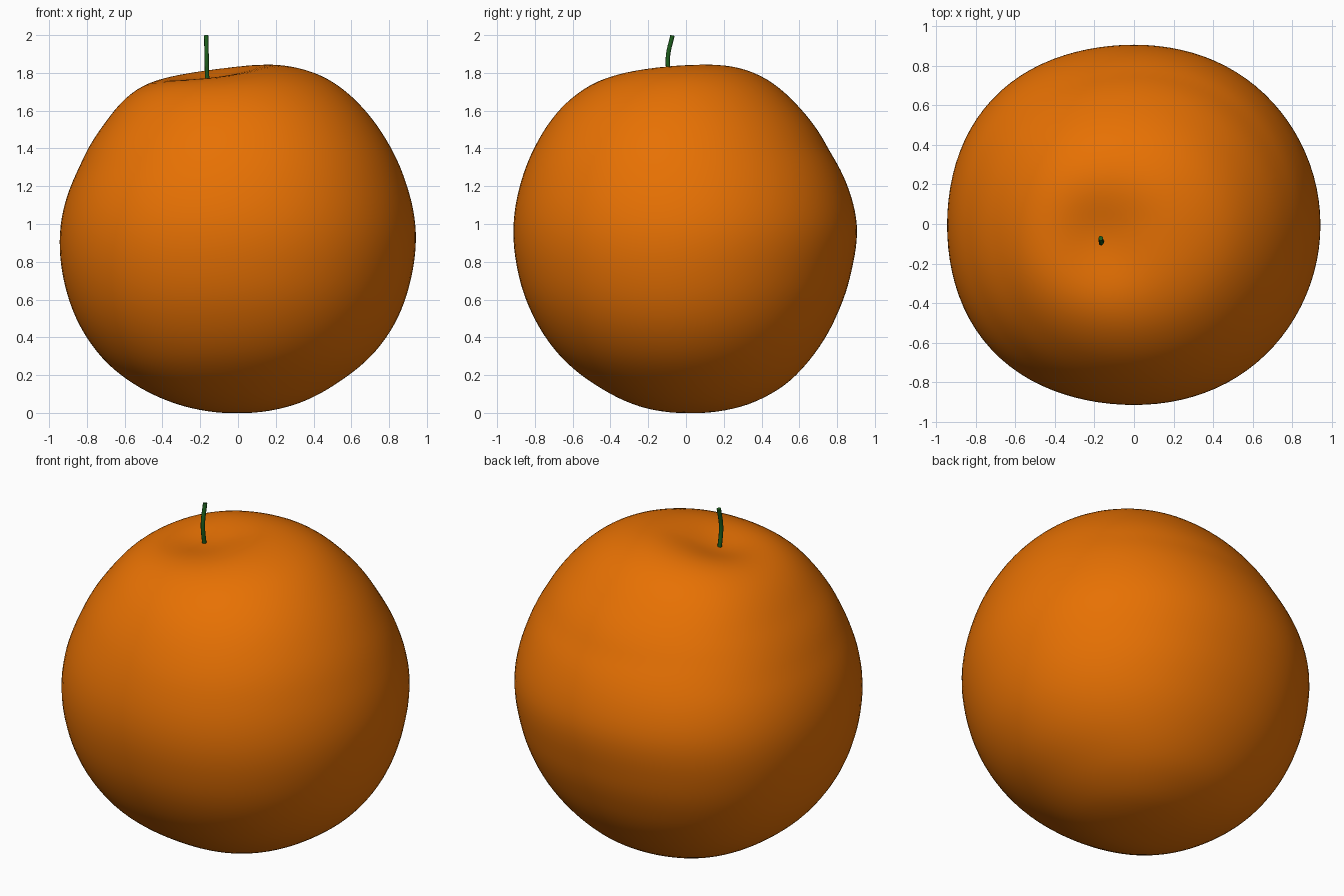
import bpy, bmesh, math

if "Cube" in bpy.data.objects:
    bpy.data.objects.remove(bpy.data.objects["Cube"])

CZ = 0.95  # centre height of the fruit


def material(name, rgb):
    m = bpy.data.materials.new(name)
    m.diffuse_color = (*rgb, 1)
    m.use_nodes = True
    m.node_tree.nodes["Principled BSDF"].inputs["Base Color"].default_value = m.diffuse_color
    return m


# Half profiles (distance outwards, height), top to bottom
POLES = [(0, 1.838), (0, 0.003)]
RIGHT = [(.17, 1.845), (.33, 1.822), (.487, 1.762), (.635, 1.635), (.78, 1.444), (.884, 1.217),
         (.938, .958), (.915, .73), (.83, .48), (.7, .3), (.54, .175), (.33, .058)]
BACK = [(.12, 1.847), (.28, 1.827), (.44, 1.757), (.6, 1.61), (.757, 1.38), (.862, 1.17),
        (.905, .98), (.873, .767), (.8, .534), (.677, .317), (.52, .148), (.307, .042)]
LEFT = [(.2, 1.82), (.413, 1.782), (.57, 1.69), (.7, 1.53), (.836, 1.296), (.915, 1.1),
        (.94, .94), (.915, .69), (.836, .466), (.69, .265), (.466, .11), (.2, .02)]
FRONT = [(.2, 1.825), (.354, 1.794), (.513, 1.732), (.67, 1.6), (.79, 1.418), (.873, 1.206),
         (.91, .98), (.889, .767), (.804, .513), (.66, .3), (.46, .143), (.22, .03)]


def smooth_radius(profile, opposite):
    """Radius as a smooth function of polar angle, running on into the opposite side."""
    def polar(points):
        return [(math.atan2(d, z - CZ), math.hypot(d, z - CZ)) for d, z in points]
    far = polar(opposite)
    pts = polar(profile + POLES)
    pts += [(-a, r) for a, r in far] + [(2 * math.pi - a, r) for a, r in far]

    def radius(t):
        s0 = s1 = s2 = m0 = m1 = 0
        for a, r in pts:
            u = a - t
            w = math.exp(-(u / .125) ** 2 / 2)
            s0 += w
            s1 += w * u
            s2 += w * u * u
            m0 += w * r
            m1 += w * u * r
        return (s2 * m0 - s1 * m1) / (s0 * s2 - s1 * s1) + .004
    return radius


PAIRS = [(RIGHT, LEFT), (BACK, FRONT), (LEFT, RIGHT), (FRONT, BACK)]
profiles = [smooth_radius(p, q) for p, q in PAIRS]


def body_point(co):
    s_t = math.hypot(co.x, co.y)
    f = math.atan2(co.y, co.x)
    e, n, w, s = rings[round(co.z, 4)]
    flat = 1 - math.exp(-(s_t / .3) ** 2)
    r = ((e + n + w + s) / 4 + (e - w) / 2 * math.cos(f) + (n - s) / 2 * math.sin(f)
         + flat * (e + w - n - s) / 4 * math.cos(2 * f))
    # fuller diagonals, more so on the left
    r += s_t ** 2 * math.sin(2 * f) ** 2 * (.018 - .014 * math.cos(f))
    x, y, z = r * co.x, r * co.y, CZ + r * co.z
    # shallow off-centre dimple around the stem
    if co.z > 0:
        z -= .065 * math.exp(-((x + .16) ** 2 + (y + .09) ** 2) / (2 * .17 ** 2))
    return x, y, z


# Fruit body
bm = bmesh.new()
bmesh.ops.create_uvsphere(bm, u_segments=96, v_segments=72, radius=1)
rings = {}
for v in bm.verts:
    key = round(v.co.z, 4)
    if key not in rings:
        t = math.acos(max(-1, min(1, v.co.z)))
        rings[key] = [p(t) for p in profiles]
for v in bm.verts:
    v.co = body_point(v.co)
for face in bm.faces:
    face.smooth = True
mesh = bpy.data.meshes.new("fruit_body")
bm.to_mesh(mesh)
bm.free()
body = bpy.data.objects.new("fruit_body", mesh)
bpy.context.collection.objects.link(body)
mesh.materials.append(material("orange_skin", (.8, .165, .001)))

# Curved stem
curve = bpy.data.curves.new("stem", 'CURVE')
curve.dimensions = '3D'
curve.bevel_depth = .012
curve.bevel_resolution = 2
curve.use_fill_caps = True
spline = curve.splines.new('BEZIER')
path = [(-.163, -.085, 1.75), (-.166, -.096, 1.88), (-.168, -.072, 1.998)]
spline.bezier_points.add(len(path) - 1)
for bp, co in zip(spline.bezier_points, path):
    bp.co = co
    bp.handle_left_type = bp.handle_right_type = 'AUTO'
stem = bpy.data.objects.new("stem", curve)
bpy.context.collection.objects.link(stem)
curve.materials.append(material("stem_green", (.012, .11, .012)))
